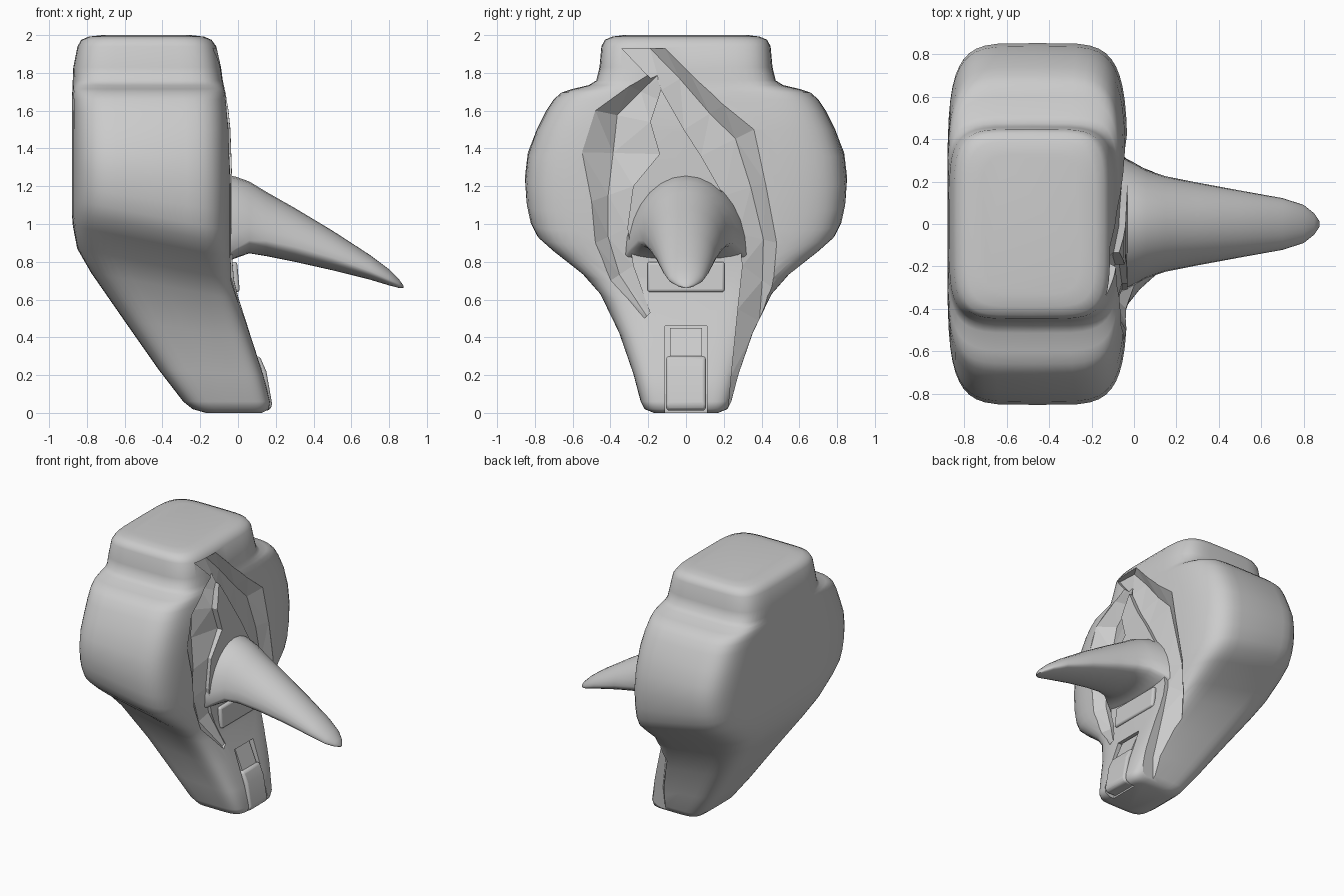
import bpy, bmesh, math
from math import radians

if "Cube" in bpy.data.objects:
    bpy.data.objects.remove(bpy.data.objects["Cube"])

mat = bpy.data.materials.new("plain_grey")
mat.diffuse_color = (0.6, 0.6, 0.6, 1)
mat.use_nodes = True
mat.node_tree.nodes["Principled BSDF"].inputs["Base Color"].default_value = mat.diffuse_color


def finish(bm, name, smooth=None, bevel=0):
    bmesh.ops.recalc_face_normals(bm, faces=bm.faces[:])
    me = bpy.data.meshes.new(name)
    bm.to_mesh(me)
    bm.free()
    ob = bpy.data.objects.new(name, me)
    bpy.context.collection.objects.link(ob)
    me.materials.append(mat)
    if bevel:
        m = ob.modifiers.new("bevel", 'BEVEL')
        m.width, m.segments = bevel, 3
    if smooth:
        bpy.ops.object.select_all(action='DESELECT')
        ob.select_set(True)
        bpy.context.view_layer.objects.active = ob
        bpy.ops.object.shade_smooth_by_angle(angle=radians(smooth))
    return ob


def loft(rings, name, triangulate=False, **kw):
    bm = bmesh.new()
    vs = [[bm.verts.new(p) for p in r] for r in rings]
    n = len(vs[0])
    for a, b in zip(vs, vs[1:]):
        for i in range(n):
            bm.faces.new((a[i], a[(i + 1) % n], b[(i + 1) % n], b[i]))
    bm.faces.new(vs[0])
    bm.faces.new(vs[-1])
    if triangulate:
        bmesh.ops.triangulate(bm, faces=bm.faces[:])
    return finish(bm, name, **kw)


def prism(profile, hw, name, **kw):
    # x-z profile extruded across y
    return loft([[(x, y, z) for x, z in profile] for y in (-hw, hw)], name, **kw)


# body sections: z, back x, front x, half width
BODY = [(0, -.17, .13, .17), (.02, -.24, .165, .22), (.06, -.29, .17, .24),
        (.2, -.40, .135, .28), (.4, -.54, .07, .355), (.6, -.68, .005, .46),
        (.7, -.75, -.02, .555), (.82, -.83, -.03, .71), (.89, -.86, -.03, .79),
        (.96, -.872, -.03, .825), (1.06, -.88, -.03, .845), (1.2, -.88, -.03, .853),
        (1.35, -.88, -.035, .838), (1.5, -.88, -.04, .79), (1.6, -.88, -.05, .74),
        (1.66, -.88, -.06, .70), (1.695, -.878, -.065, .66), (1.715, -.876, -.07, .60),
        (1.735, -.875, -.075, .515), (1.76, -.875, -.08, .475), (1.83, -.872, -.09, .458),
        (1.94, -.85, -.115, .448), (1.975, -.83, -.14, .43), (1.992, -.79, -.18, .39),
        (2.0, -.72, -.25, .33)]
POWER = 5


def section_at(z):
    for a, b in zip(BODY, BODY[1:]):
        if z <= b[0]:
            t = (z - a[0]) / (b[0] - a[0])
            return [a[i] + (b[i] - a[i]) * t for i in (1, 2, 3)]


def rounded_section(z, x0, x1, hy):
    # middle sections tilt so that their back end sits higher
    rise = .17 * max(0, min((z - .1) / .6, 1, (1.5 - z) / .55))
    x0 = section_at(z + rise)[0]
    pts = []
    for k in range(48):
        c, s = math.cos(math.pi * k / 24), math.sin(math.pi * k / 24)
        px = math.copysign(abs(c) ** (2 / POWER), c)
        py = math.copysign(abs(s) ** (2 / POWER), s)
        pts.append(((x0 + x1) / 2 + px * (x1 - x0) / 2, py * hy, z + rise * (1 - px) / 2))
    return pts


def front_x(y, z):
    # x of the curved front of the body
    x0, x1, hy = section_at(z)
    q = min(abs(y) / hy, .9)
    return (x0 + x1) / 2 + (x1 - x0) / 2 * (1 - q ** POWER) ** (1 / POWER)


body = loft([rounded_section(*s) for s in BODY], "head_body", smooth=60)


def carve(cutter):
    cutter.hide_render = True
    cutter.hide_viewport = True
    m = body.modifiers.new(cutter.name, 'BOOLEAN')
    m.object, m.operation, m.solver = cutter, 'DIFFERENCE', 'EXACT'


# slot in the chin that holds the tongue
carve(prism([(-.02, .46), (.3, .46), (.3, -.1), (.09, -.1), (.09, .1)], .112, "slot_cutter"))


# faceted scars cut into the face: outer y, outer z, inner y, inner z, depth
def scar(rows, name, ridge):
    rings = []
    for yo, zo, yi, zi, d in rows:
        yr, zr = yo + (yi - yo) * ridge, zo + (zi - zo) * ridge
        fo, fr, fi = front_x(yo, max(zo, 0)), front_x(yr, max(zr, 0)), front_x(yi, max(zi, 0))
        rings.append([(fo + .15, yo, zo), (fo, yo, zo), (fr - d, yr, zr),
                      (fi - d * .45, yi, zi), (fi + .15, yi, zi)])
    carve(loft(rings, name, triangulate=True))


scar([(-.11, 1.93, -.34, 1.93, .05), (.02, 1.80, -.13, 1.71, .06), (.2, 1.63, -.01, 1.50, .07),
      (.36, 1.50, .08, 1.36, .07), (.42, 1.22, .2, 1.15, .06), (.48, .90, .28, .95, .06),
      (.46, .66, .30, .78, .07), (.45, .45, .275, .55, .10), (.42, .20, .24, .20, .17),
      (.40, -.03, .22, -.03, .2)], "long_scar_cutter", .35)
scar([(-.13, 1.83, -.11, 1.79, .02), (-.30, 1.73, -.15, 1.66, .09),
      (-.48, 1.60, -.19, 1.54, .10), (-.55, 1.38, -.14, 1.37, .09),
      (-.50, 1.12, -.28, 1.20, .06), (-.48, .90, -.31, .98, .06),
      (-.40, .70, -.28, .78, .06), (-.22, .50, -.19, .53, .02)], "short_scar_cutter", .4)

# beak: x, bottom z, top z, half width, widest height
BEAK = [(-.06, .80, 1.26, .32, .08), (-.01, .82, 1.25, .295, .12), (.06, .845, 1.225, .255, .18),
        (.15, .83, 1.17, .225, .24), (.3, .80, 1.085, .195, .28), (.5, .755, .965, .158, .32),
        (.7, .705, .835, .122, .35), (.8, .675, .76, .09, .35), (.85, .662, .71, .05, .4),
        (.875, .66, .675, .012, .5)]
rings = []
for x, zb, zt, hw, wide in BEAK:
    zc = zb + wide * (zt - zb)
    ring = []
    for k in range(28):
        a = 2 * math.pi * k / 28
        s = math.sin(a)
        ring.append((x, hw * math.cos(a), zc + s * ((zt - zc) if s > 0 else (zc - zb))))
    rings.append(ring)
loft(rings, "beak", smooth=60)

# lip under the beak
prism([(-.1, .80), (-.005, .80), (.01, .64), (-.1, .64)], .205, "lower_lip", smooth=35, bevel=.015)

# tongue and its upper plate
prism([(.0, .30), (.115, .30), (.15, .22), (.182, .04), (.165, .012), (.0, .012)], .105,
      "tongue", smooth=35, bevel=.02)
prism([(-.05, .45), (.035, .45), (.10, .29), (-.05, .29)], .085, "tongue_plate")
